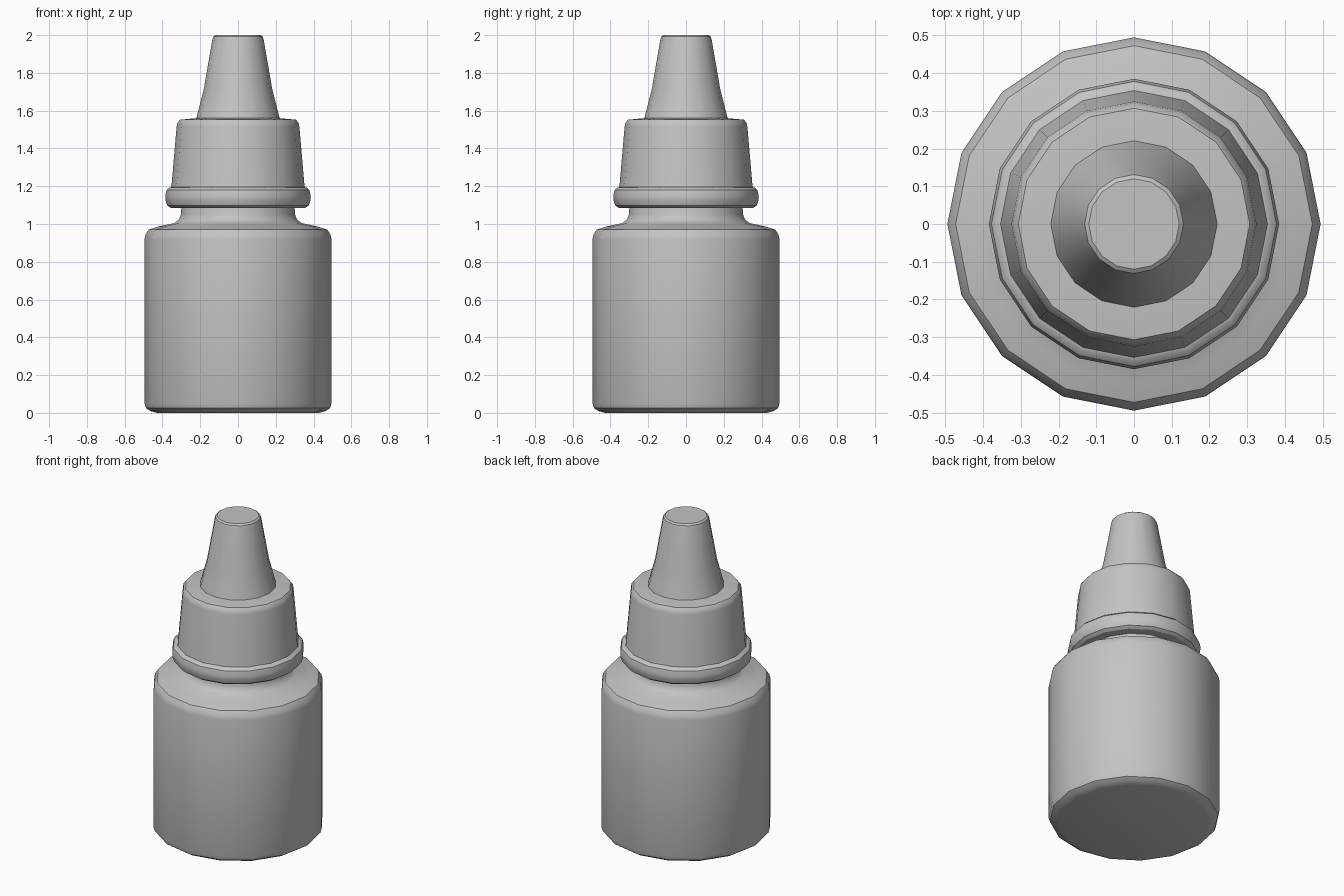
import bpy, bmesh, math

if "Cube" in bpy.data.objects:
    bpy.data.objects.remove(bpy.data.objects["Cube"])

SIDES = 16

plastic = bpy.data.materials.new("grey_plastic")
plastic.diffuse_color = (0.55, 0.55, 0.55, 1.0)
plastic.use_nodes = True
plastic.node_tree.nodes["Principled BSDF"].inputs["Base Color"].default_value = plastic.diffuse_color


def lathe(name, profile):
    """Revolve (radius, z) points, listed bottom to top, into a closed solid."""
    bm = bmesh.new()
    rings = []
    for r, z in profile:
        angles = [2 * math.pi * i / SIDES for i in range(SIDES)]
        rings.append([bm.verts.new((r * math.cos(a), r * math.sin(a), z)) for a in angles])
    for low, high in zip(rings, rings[1:]):
        for i in range(SIDES):
            j = (i + 1) % SIDES
            bm.faces.new((low[i], low[j], high[j], high[i]))
    bm.faces.new(rings[0][::-1])
    bm.faces.new(rings[-1])
    mesh = bpy.data.meshes.new(name)
    bm.to_mesh(mesh)
    bm.free()
    mesh.materials.append(plastic)
    obj = bpy.data.objects.new(name, mesh)
    bpy.context.collection.objects.link(obj)
    bpy.ops.object.select_all(action='DESELECT')
    obj.select_set(True)
    bpy.context.view_layer.objects.active = obj
    bpy.ops.object.shade_smooth_by_angle(angle=math.radians(32))
    return obj


# Bottle with rounded base, shoulder and flared neck
lathe("bottle", [
    (0.43, 0.0), (0.465, 0.01), (0.487, 0.025), (0.495, 0.05),
    (0.495, 0.92), (0.489, 0.945), (0.473, 0.97),
    (0.42, 0.987), (0.335, 1.005), (0.312, 1.025), (0.302, 1.05), (0.298, 1.12),
])

# Screw cap with a rolled rim around its lower edge
lathe("cap", [
    (0.28, 1.085), (0.355, 1.085), (0.374, 1.098), (0.384, 1.125),
    (0.385, 1.15), (0.378, 1.18), (0.365, 1.192), (0.354, 1.195),
    (0.351, 1.215), (0.325, 1.515), (0.321, 1.535), (0.307, 1.552), (0.2, 1.562),
])

# Tapered dropper tip
lathe("nozzle", [
    (0.222, 1.555), (0.182, 1.71), (0.136, 1.975), (0.131, 1.992), (0.12, 2.0),
])
